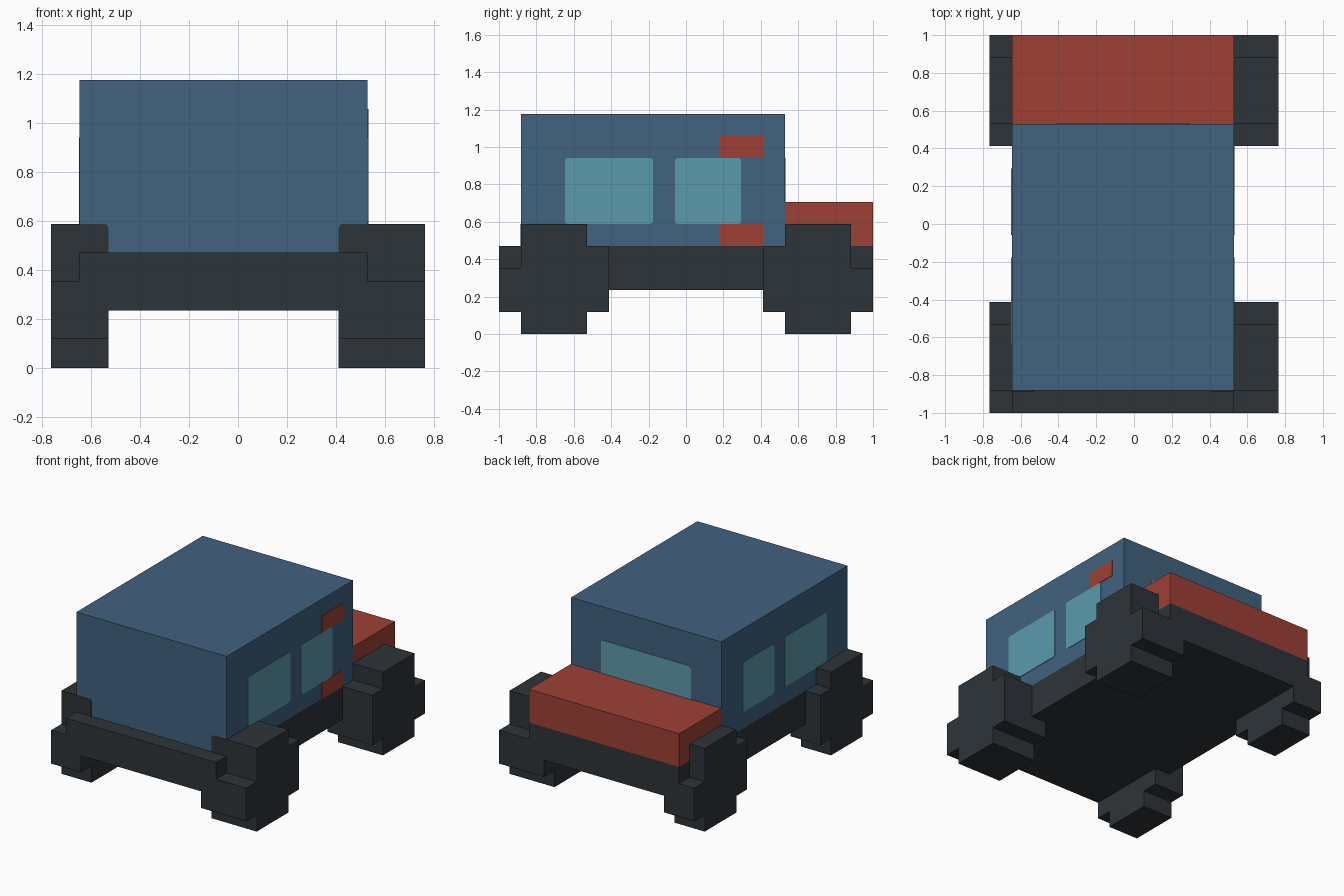
import bpy
import bmesh
import math

if "Cube" in bpy.data.objects:
    bpy.data.objects.remove(bpy.data.objects["Cube"], do_unlink=True)

U = 2 / 17            # one block; all sizes below are in blocks
OFFSET = (6.5, 8.5)   # grid centre in x and y
T = 0.03              # painted plate thickness in blocks


def material(name, rgb):
    mat = bpy.data.materials.new(name)
    mat.use_nodes = True
    color = (*rgb, 1)
    mat.diffuse_color = color
    bsdf = mat.node_tree.nodes["Principled BSDF"]
    bsdf.inputs["Base Color"].default_value = color
    bsdf.inputs["Roughness"].default_value = 0.8
    return mat


BLUE = material("steel_blue", (0.053, 0.122, 0.212))
RED = material("brick_red", (0.342, 0.051, 0.036))
DARK = material("charcoal", (0.027, 0.034, 0.041))
GLASS = material("teal_glass", (0.107, 0.328, 0.413))


def prism(name, outline, axis, lo, hi, mat):
    """Extrude an outline of (across, z) points along x or y."""
    def place(a, z, d):
        x, y = (d, a) if axis == "x" else (a, d)
        return ((x - OFFSET[0]) * U, (y - OFFSET[1]) * U, z * U)

    bm = bmesh.new()
    face = bm.faces.new([bm.verts.new(place(a, z, lo)) for a, z in outline])
    ext = bmesh.ops.extrude_face_region(bm, geom=[face])
    verts = [v for v in ext["geom"] if isinstance(v, bmesh.types.BMVert)]
    shift = (hi - lo) * U
    bmesh.ops.translate(bm, verts=verts,
                        vec=(shift, 0, 0) if axis == "x" else (0, shift, 0))
    bmesh.ops.recalc_face_normals(bm, faces=bm.faces)
    mesh = bpy.data.meshes.new(name)
    bm.to_mesh(mesh)
    bm.free()
    mesh.materials.append(mat)
    obj = bpy.data.objects.new(name, mesh)
    bpy.context.collection.objects.link(obj)
    return obj


def rect(a0, a1, z0, z1, radii=(0, 0, 0, 0)):
    """Rectangle outline; radii for bottom-left, bottom-right, top-right, top-left."""
    points = []
    corners = [(a0, z0, 1, 1), (a1, z0, -1, 1), (a1, z1, -1, -1), (a0, z1, 1, -1)]
    for i, ((a, z, sa, sz), r) in enumerate(zip(corners, radii)):
        if r == 0:
            points.append((a, z))
            continue
        for k in range(4):
            t = math.pi + (i + k / 3) * math.pi / 2
            points.append((a + sa * r + r * math.cos(t), z + sz * r + r * math.sin(t)))
    return points


# Main blocks
prism("chassis", rect(0, 17, 2, 4), "x", 1, 11, DARK)
prism("cabin", rect(1, 13, 4, 10), "x", 1, 11, BLUE)
prism("rear_hood", rect(13, 17, 4, 6), "x", 1, 11, RED)

# Stepped wheels, the +x pair one block wider
STEPS = [(0, 1), (1, 1), (1, 0), (4, 0), (4, 1), (5, 1),
         (5, 4), (4, 4), (4, 5), (1, 5), (1, 3), (0, 3)]
for side, lo, hi in (("right", 0, 2), ("left", 10, 13)):
    prism(f"front_{side}_wheel", STEPS, "x", lo, hi, DARK)
    prism(f"back_{side}_wheel", [(17 - y, z) for y, z in STEPS], "x", lo, hi, DARK)

# Side and rear windows
ROUND = (0.14,) * 4
for side, x in (("right", 1), ("left", 11)):
    prism(f"{side}_long_window", rect(3, 7, 5, 8, ROUND), "x", x - T, x + T, GLASS)
    prism(f"{side}_short_window", rect(8, 11, 5, 8, ROUND), "x", x - T, x + T, GLASS)
prism("rear_window", rect(3, 9, 5, 8, ROUND), "y", 13 - T, 13 + T, GLASS)

# Red marks on the left side
for name, z in (("lower_mark", 4), ("upper_mark", 8)):
    prism(name, rect(10, 12, z, z + 1), "x", 11 - T, 11 + T, RED)

# Dark patches on the cabin front beside the wheels
prism("front_right_patch", rect(1, 2, 4, 5, (0, 0, 0.14, 0)), "y", 1 - T, 1 + T, DARK)
prism("front_left_patch", rect(10, 11, 4, 5, (0, 0, 0, 0.14)), "y", 1 - T, 1 + T, DARK)
